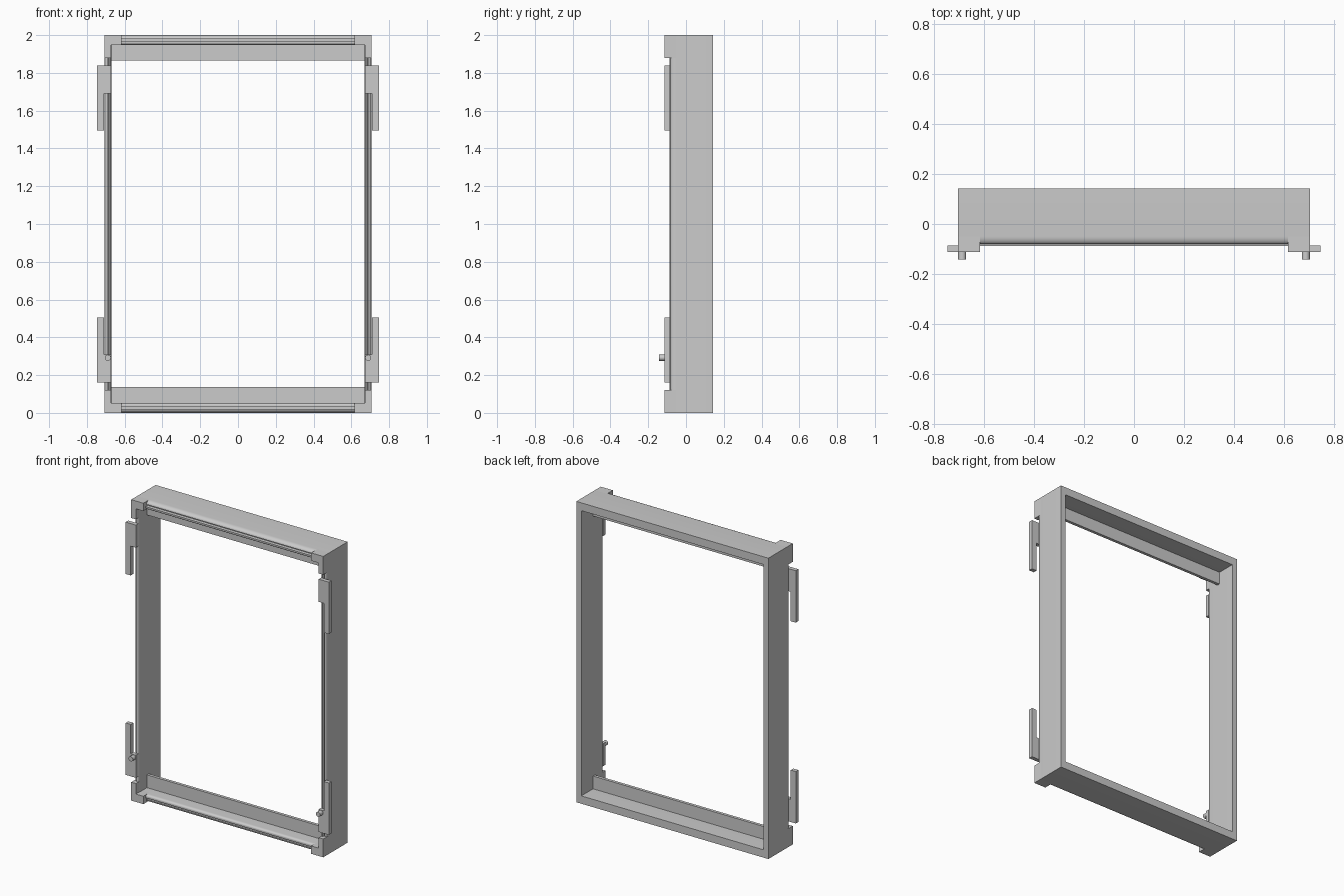
import bpy, bmesh
from math import sin, cos, pi

if "Cube" in bpy.data.objects:
    bpy.data.objects.remove(bpy.data.objects["Cube"])


def finish(name, bm, smooth=False):
    bmesh.ops.recalc_face_normals(bm, faces=bm.faces)
    me = bpy.data.meshes.new(name)
    bm.to_mesh(me)
    bm.free()
    ob = bpy.data.objects.new(name, me)
    bpy.context.collection.objects.link(ob)
    if smooth:
        bpy.ops.object.select_all(action='DESELECT')
        ob.select_set(True)
        bpy.context.view_layer.objects.active = ob
        bpy.ops.object.shade_smooth_by_angle(angle=0.6)
    return ob


def plate(name, outline, y0, y1):
    """Extrude an x/z outline from y0 to y1."""
    bm = bmesh.new()
    face = bm.faces.new([bm.verts.new((x, y0, z)) for x, z in outline])
    ext = bmesh.ops.extrude_face_region(bm, geom=[face])
    vs = [v for v in ext['geom'] if isinstance(v, bmesh.types.BMVert)]
    bmesh.ops.translate(bm, verts=vs, vec=(0, y1 - y0, 0))
    return finish(name, bm)


def rect(x0, x1, z0, z1):
    return [(x0, z0), (x1, z0), (x1, z1), (x0, z1)]


# Frame: profile of (inward fraction, y) swept round a mitred rectangle
N = 6
profile = [(0, 0.143)]
profile += [(0.4 * (1 - cos(i * pi / 2 / N)), -0.05 - 0.031 * sin(i * pi / 2 / N))
            for i in range(N + 1)]
profile += [(0.42, -0.068), (0.6, -0.068), (0.62, -0.088)]
profile += [(0.75 + 0.25 * sin(i * pi / 2 / N), -0.068 - 0.02 * cos(i * pi / 2 / N))
            for i in range(N + 1)]
profile += [(1, 0.143)]
bm = bmesh.new()
loops = []
for sx, sz in ((-1, -1), (1, -1), (1, 1), (-1, 1)):
    loops.append([bm.verts.new((sx * (0.706 - 0.036 * d), y, 1 + sz * (1 - 0.052 * d)))
                  for d, y in profile])
n = len(profile)
for i in range(4):
    a, b = loops[i], loops[(i + 1) % 4]
    for j in range(n):
        k = (j + 1) % n
        bm.faces.new((a[j], a[k], b[k], b[j]))
finish("frame", bm, True)

# Inner cross strips at top and bottom
plate("bottom_strip", rect(-0.672, 0.672, 0.045, 0.137), 0.0, 0.02)
plate("top_strip", rect(-0.672, 0.672, 1.865, 1.955), 0.0, 0.02)

# Corner brackets, side tabs and pins, mirrored left/right and top/bottom
corner = [(0.617, 1), (0.706, 1), (0.706, 0.123 + 0.755), (0.672, 0.878),
          (0.672, 0.948), (0.617, 0.948)]
tab = [(0.672, 0.84), (0.747, 0.84), (0.747, 0.495), (0.71, 0.495),
       (0.71, 0.69), (0.672, 0.69)]
for sx, side in ((-1, "left"), (1, "right")):
    for sz, end in ((-1, "lower"), (1, "upper")):
        for label, shape in (("corner_bracket", corner), ("side_tab", tab)):
            pts = [(sx * x, 1 + sz * z) for x, z in shape]
            plate(f"{side}_{end}_{label}", pts, -0.113,
                  -0.05 if label == "corner_bracket" else -0.086)
    bpy.ops.mesh.primitive_cylinder_add(vertices=20, radius=0.016, depth=0.035,
                                        location=(sx * 0.689, -0.1255, 0.292),
                                        rotation=(pi / 2, 0, 0))
    bpy.context.object.name = f"{side}_pin"
    bpy.ops.object.shade_smooth_by_angle(angle=0.6)
